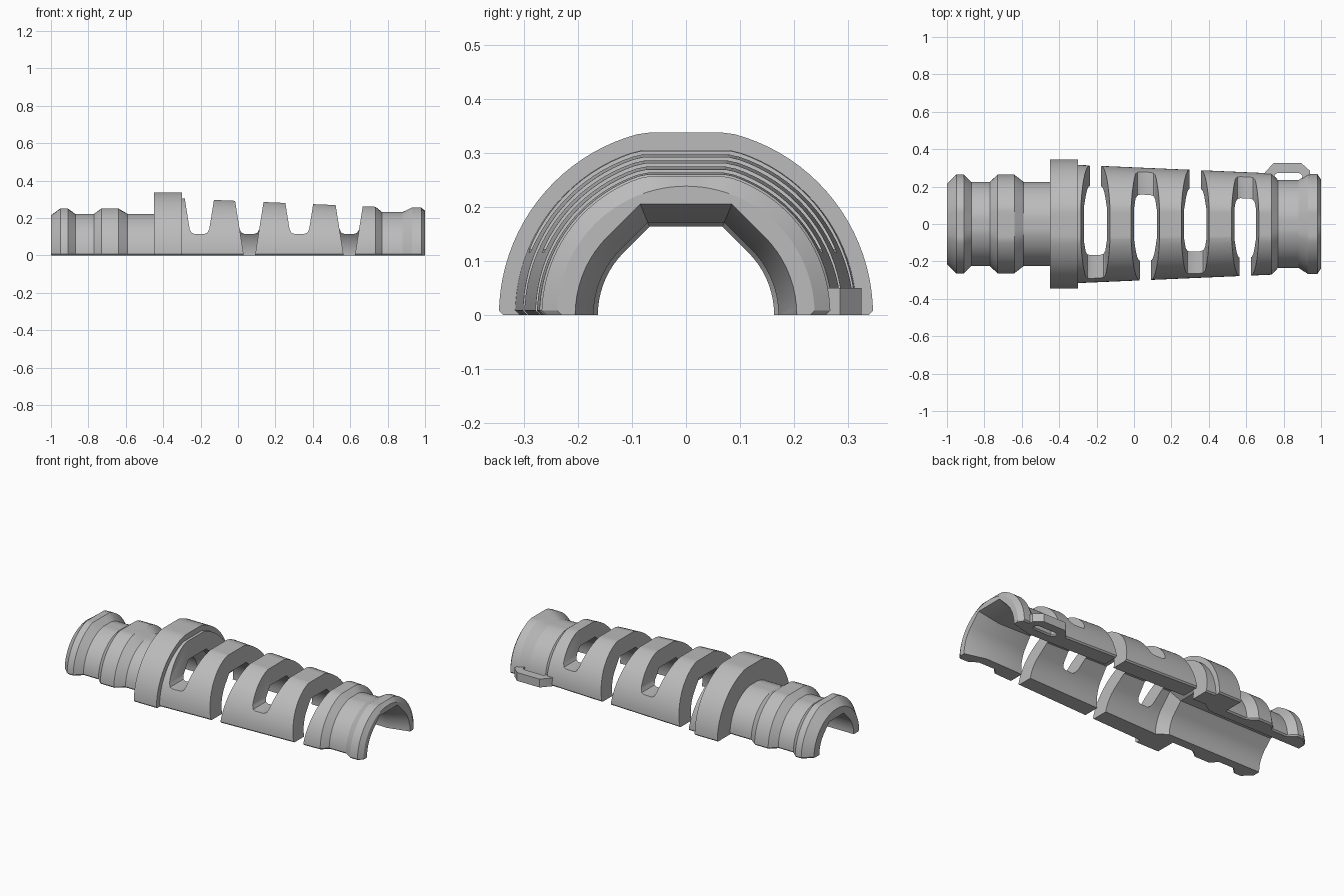
import bpy, bmesh
from math import sin, cos, pi, radians

cube = bpy.data.objects.get("Cube")
if cube:
    bpy.data.objects.remove(cube, do_unlink=True)

grey = bpy.data.materials.new("light grey plastic")
grey.use_nodes = True
grey.diffuse_color = (0.5, 0.5, 0.5, 1)
grey.node_tree.nodes["Principled BSDF"].inputs["Base Color"].default_value = (0.5, 0.5, 0.5, 1)


def loft(name, rings):
    """Closed solid through rings of equal point count."""
    bm = bmesh.new()
    loops = [[bm.verts.new(p) for p in ring] for ring in rings]
    n = len(loops[0])
    for a, b in zip(loops, loops[1:]):
        for i in range(n):
            j = (i + 1) % n
            bm.faces.new((a[i], a[j], b[j], b[i]))
    bm.faces.new(loops[0])
    bm.faces.new(loops[-1][::-1])
    bmesh.ops.recalc_face_normals(bm, faces=bm.faces)
    mesh = bpy.data.meshes.new(name)
    bm.to_mesh(mesh)
    bm.free()
    mesh.materials.append(grey)
    obj = bpy.data.objects.new(name, mesh)
    bpy.context.collection.objects.link(obj)
    return obj


def select(obj):
    bpy.ops.object.select_all(action="DESELECT")
    obj.select_set(True)
    bpy.context.view_layer.objects.active = obj


def cut(obj, cutter):
    mod = obj.modifiers.new("cut", "BOOLEAN")
    mod.operation = "DIFFERENCE"
    mod.solver = "EXACT"
    mod.object = cutter
    select(obj)
    bpy.ops.object.modifier_apply(modifier=mod.name)
    bpy.data.objects.remove(cutter, do_unlink=True)


STEPS = 48


def outer_ring(x, r, flat):
    """Half disc with a flattened crown and a small foot chamfer."""
    foot = 0.008
    arc = [(x, r * cos(pi * i / STEPS), min(r * sin(pi * i / STEPS), r - flat))
           for i in range(1, STEPS)]
    return ([(x, r - foot, 0), (x, r, foot)] + arc
            + [(x, -r, foot), (x, foot - r, 0)])


def bore_ring(x, r):
    """Round sides with a half octagon roof, open below."""
    side = [(r * cos(radians(a)), r * sin(radians(a))) for a in range(0, 46, 5)]
    half = [(r, -0.1)] + side + [(r * 0.414, r)]
    return ([(x, y, z) for y, z in half]
            + [(x, -y, z) for y, z in reversed(half)])


# Sleeve outline: position, radius, crown flattening
outline = [
    (-1, .215, 0), (-.95, .264, .013), (-.91, .264, .013), (-.87, .225, .003),
    (-.77, .225, .003), (-.73, .264, .013), (-.64, .264, .013), (-.59, .225, .003),
    (-.45, .225, .003), (-.45, .346, .009), (-.30, .346, .009), (-.30, .316, .012),
    (.735, .271, .011), (.77, .235, .003), (.88, .235, .003), (.93, .267, .011),
    (.98, .267, .011), (1, .238, 0),
]
sleeve = loft("sleeve", [outer_ring(*p) for p in outline])

# Stepped bore with a flared mouth
bore = [(-1.1, .163), (-.38, .163), (-.32, .205), (.87, .171), (1, .205), (1.1, .237)]
cut(sleeve, loft("bore_cutter", [bore_ring(*p) for p in bore]))


# Tapered flex slots, open to the foot on alternating sides
def slot_ring(x, y, is_open):
    def width(z):
        return 0.03 + 0.16 * z
    if is_open:
        half = [(width(z), z) for z in (-.1, -.06, -.03, .4)]
    else:
        half = [(.026, .115), (.042, .121), (width(.14), .14), (width(.4), .4)]
    return ([(x + w, y, z) for w, z in half]
            + [(x - w, y, z) for w, z in reversed(half)])


for k in range(4):
    side = 1 if k % 2 == 0 else -1
    x = -0.206 + 0.267 * k
    stations = [(-.5, False), (-.06, False), (.06, True), (.5, True)]
    cut(sleeve, loft("slot_cutter", [slot_ring(x, side * y, o) for y, o in stations]))

# Side loop for a tie
outer = [(.69, .25), (.70, .275), (.745, .325), (.895, .325), (.94, .285), (.94, .225)]
inner = [(.90, .225), (.90, .26), (.885, .272), (.765, .272), (.75, .262), (.75, .225)]
tie_loop = loft("tie_loop", [[(x, y, z) for x, y in outer + inner] for z in (0, .05)])

for obj in (sleeve, tie_loop):
    select(obj)
    bpy.ops.object.shade_smooth_by_angle(angle=radians(25))
